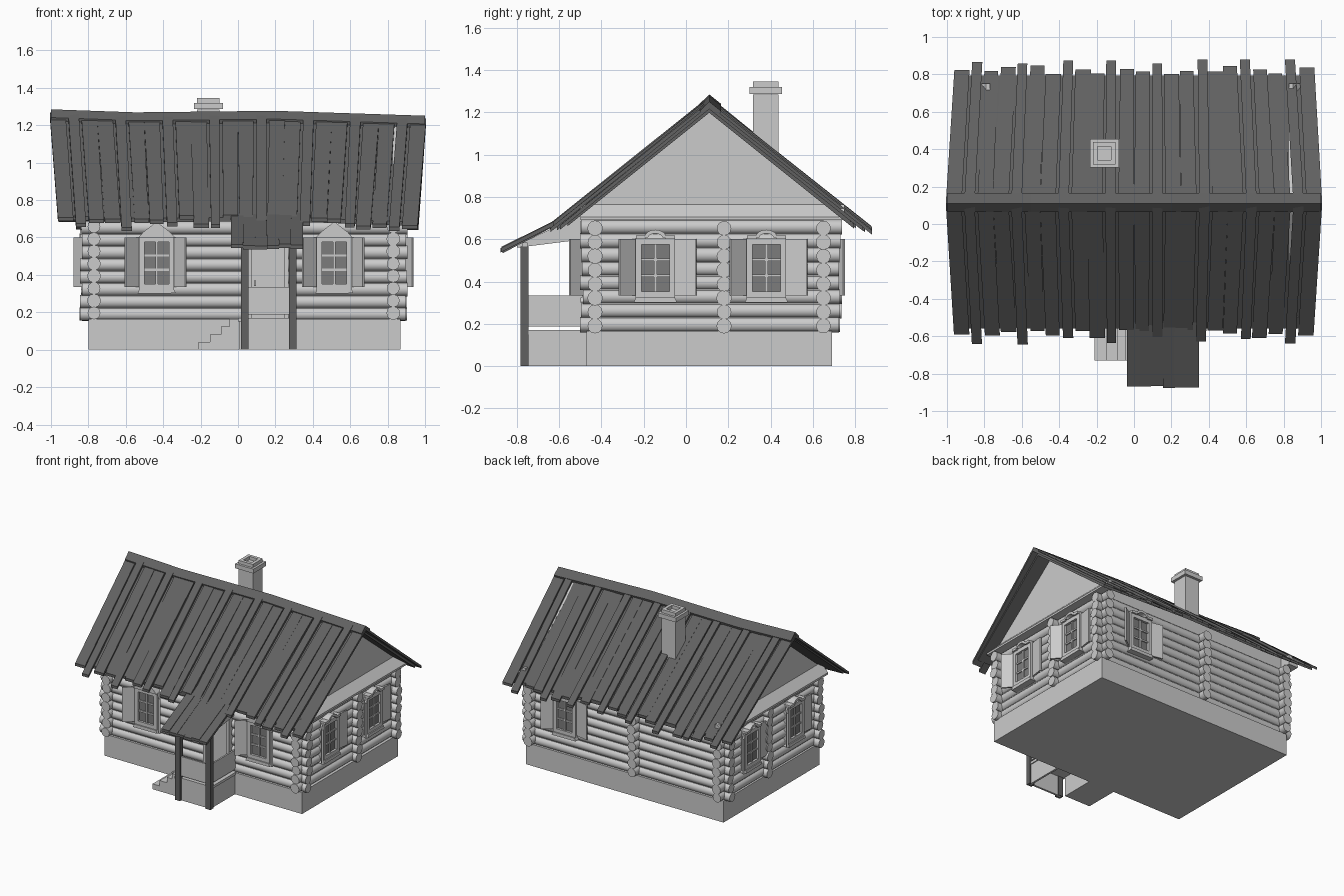
import bpy, bmesh, math, random
from mathutils import Matrix, Vector

if "Cube" in bpy.data.objects:
    bpy.data.objects.remove(bpy.data.objects["Cube"])
random.seed(4)
R = random.uniform
I = Matrix.Identity(4)


def material(name, v):
    m = bpy.data.materials.new(name)
    m.diffuse_color = (v, v, v, 1)
    m.use_nodes = True
    m.node_tree.nodes["Principled BSDF"].inputs["Base Color"].default_value = m.diffuse_color
    return m


DARK = material("weathered_roof", 0.12)
GLASS = material("window_glass", 0.2)


def finish(bm, name, mat=None):
    bmesh.ops.recalc_face_normals(bm, faces=bm.faces[:])
    me = bpy.data.meshes.new(name)
    bm.to_mesh(me)
    bm.free()
    ob = bpy.data.objects.new(name, me)
    bpy.context.collection.objects.link(ob)
    if mat:
        me.materials.append(mat)
    return ob


def prism(bm, pts, ext, M=I):
    a = [bm.verts.new(M @ Vector(p)) for p in pts]
    b = [bm.verts.new(M @ (Vector(p) + Vector(ext))) for p in pts]
    bm.faces.new(a)
    bm.faces.new(b[::-1])
    n = len(a)
    for i in range(n):
        bm.faces.new((a[i], b[i], b[(i + 1) % n], a[(i + 1) % n]))


def box(bm, x0, x1, y0, y1, z0, z1, M=I):
    prism(bm, [(x0, y0, z0), (x1, y0, z0), (x1, y1, z0), (x0, y1, z0)], (0, 0, z1 - z0), M)


def plank(bm, top, end, w0, w1, t):
    """Tapered roof board from top point to eave point, thickness t downwards."""
    (x, y, z), (u, v, w) = top, end
    prism(bm, [(x - w0, y, z), (x + w0, y, z), (u + w1, v, w), (u - w1, v, w)], (0, 0, -t))


def log(bm, a, b, r):
    a, b = Vector(a), Vector(b)
    d = b - a
    M = Matrix.Translation((a + b) / 2) @ d.to_track_quat('Z', 'Y').to_matrix().to_4x4()
    g = bmesh.ops.create_cone(bm, cap_ends=True, segments=12, radius1=r, radius2=r, depth=d.length, matrix=M)
    for f in {f for v in g['verts'] for f in v.link_faces}:
        f.smooth = len(f.verts) == 4
        if not f.smooth:
            for e in f.edges:
                e.smooth = False


# Foundation
bm = bmesh.new()
box(bm, -0.80, 0.87, -0.47, 0.69, 0, 0.165)
finish(bm, "foundation")

# Log walls: protruding ends at every crossing
def log_wall(name, axis, pos, lo, hi, off):
    bm = bmesh.new()
    for i in range(8):
        z = 0.19 + off + 0.066 * i
        p, q = lo + R(-.008, .008), hi + R(-.008, .008)
        r = R(.034, .037)
        if axis == 'x':
            log(bm, (p, pos, z), (q, pos, z), r)
        else:
            log(bm, (pos, p, z), (pos, q, z), r)
    finish(bm, name)


for n, y in (("front", -.43), ("middle", .18), ("back", .65)):
    log_wall(n + "_log_wall", 'x', y, -.84, .902, 0)
for n, x, lo in (("left", -.77, -.495), ("right", .83, -.495), ("partition", -.05, .12)):
    log_wall(n + "_log_wall", 'y', x, lo, .73, .006)

# Solid cores behind the logs, closing up to the roof
bm = bmesh.new()
for y in (-.43, .65):
    box(bm, -.77, .83, y - .015, y + .015, .16, .78)
for x in (-.77, .83):
    box(bm, x - .015, x + .015, -.43, .65, .16, .72)
finish(bm, "wall_core")

# Gables with flared skirt boards
for n, x, s in (("left", -.77, -1), ("right", .83, 1)):
    bm = bmesh.new()
    prism(bm, [(x, -.5, .69), (x, -.5, .735), (x, .11, 1.225), (x, .73, .73), (x, .73, .69)], (s * .02, 0, 0))
    finish(bm, n + "_gable")
    bm = bmesh.new()
    prism(bm, [(x, -.5, .765), (x + s * .02, -.5, .765), (x + s * .08, -.5, .705),
               (x + s * .08, -.5, .69), (x, -.5, .69)], (0, 1.25, 0))
    finish(bm, n + "_gable_skirt")


# Main roof: sagging ridge, under sheet, uneven planks
SAG = [(-1, .004), (-.55, -.012), (.2, -.004), (1, -.03)]


def sag(x):
    for (a, p), (b, q) in zip(SAG, SAG[1:]):
        if x <= b:
            return p + (q - p) * (x - a) / (b - a)
    return SAG[-1][1]


for n, d, far in (("front", -1, .70), ("back", 1, .715)):
    bm = bmesh.new()
    for (a, p), (b, q) in zip(SAG, SAG[1:]):
        e = far - .03
        prism(bm, [(a * .96, .11, 1.25 + p), (b * .96, .11, 1.25 + q),
                   (b * .94, .11 + d * e, 1.25 + q - .8 * e), (a * .94, .11 + d * e, 1.25 + p - .8 * e)], (0, 0, -.022))
    N = 24
    for i in range(N):
        x = -.95 + 1.9 * i / (N - 1)
        over = i % 3 == 1
        L = far + (R(.02, .055) if over else R(-.025, .025))
        lift = .015 if over else R(-.003, .004)
        zt = 1.262 + sag(x) + lift
        w = .028 if over else .042
        plank(bm, (x * 1.015, .11, zt), (x * .965 + R(-.008, .008), .11 + d * L, zt - .8 * L + R(-.012, .008)),
              w, w * R(.85, 1), .02)
    finish(bm, n + "_roof_planks", DARK)

bm = bmesh.new()
section = [(.065, 1.237), (.11, 1.281), (.165, 1.237), (.158, 1.215), (.11, 1.25), (.07, 1.215)]
for (a, p), (b, q) in zip(SAG, SAG[1:]):
    prism(bm, [(a, y, z + p) for y, z in section], (b - a, 0, q - p))
finish(bm, "ridge_cap", DARK)

# Chimney: open-topped stepped cap
bm = bmesh.new()
cx, cy = -.158, .378
box(bm, cx - .06, cx + .06, cy - .06, cy + .06, .9, 1.285)
box(bm, cx - .077, cx + .077, cy - .077, cy + .077, 1.287, 1.32)
for k in range(4):
    box(bm, -.06, .06, -.06, -.036, 1.32, 1.345, Matrix.Translation((cx, cy, 0)) @ Matrix.Rotation(k * math.pi / 2, 4, 'Z'))
finish(bm, "chimney")


# Windows: local x along wall, -y outward
def window(name, x, y, rot, pointed, left, right):
    M = Matrix.Translation((x, y, 0)) @ Matrix.Rotation(math.radians(rot), 4, 'Z')
    bm = bmesh.new()
    box(bm, -.075, .075, -.045, 0, .34, .585, M)
    finish(bm, name + "_glass", GLASS)
    bm = bmesh.new()
    for s in (-1, 1):
        box(bm, min(s * .066, s * .094), max(s * .066, s * .094), -.062, 0, .32, .60, M)
    box(bm, -.094, .094, -.062, 0, .575, .605, M)
    box(bm, -.094, .094, -.062, 0, .32, .352, M)
    prism(bm, [(-.092, -.07, .325), (.092, -.07, .325), (.102, -.07, .302), (-.102, -.07, .300)], (0, .07, 0), M)
    box(bm, -.007, .007, -.054, -.03, .345, .58, M)
    for z in (.427, .503):
        box(bm, -.07, .07, -.053, -.03, z - .006, z + .006, M)
    # Pediment: pointed on the front, arched brow elsewhere
    if pointed:
        prism(bm, [(-.098, -.072, .60), (.098, -.072, .60), (.07, -.072, .63), (0, -.072, .685), (-.07, -.072, .63)],
              (0, .06, 0), M)
    else:
        arc = [math.pi * k / 8 for k in range(9)]
        pts = [(.052 * math.cos(t), -.075, .608 + .037 * math.sin(t)) for t in arc]
        pts += [(.034 * math.cos(t), -.075, .608 + .019 * math.sin(t)) for t in arc[::-1]]
        prism(bm, pts, (0, .06, 0), M)
        for s in (-1, 1):
            box(bm, min(s * .046, s * .092), max(s * .046, s * .092), -.075, -.01, .6, .618, M)
    finish(bm, name + "_frame")
    # Shutters hinged at the frame edges
    for n, s, ang in (("left", -1, left), ("right", 1, right)):
        H = M @ Matrix.Translation((s * .094, -.04, 0)) @ Matrix.Rotation(math.radians(-s * ang), 4, 'Z')
        bm = bmesh.new()
        box(bm, min(0, s * .1), max(0, s * .1), -.006, .006, .335, .60, H)
        finish(bm, f"{name}_{n}_shutter")


window("front_left_window", -.435, -.43, 0, True, 42, 52)
window("front_right_window", .515, -.43, 0, True, 42, 52)
for i, y in enumerate((-.145, .38)):
    window(f"right_window_{i + 1}", .83, y, 90, False, 40, 8)
    window(f"left_window_{i + 1}", -.77, y, -90, False, 40, 8)
window("back_window", .53, .65, 180, False, 35, 12)

# Door and frame
bm = bmesh.new()
box(bm, .07, .25, -.476, -.43, .17, .55)
for x in (.05, .245):
    box(bm, x, x + .025, -.495, -.43, .17, .57)
box(bm, .05, .27, -.495, -.43, .55, .575)
box(bm, .085, .095, -.49, -.47, .34, .37)
finish(bm, "door")

# Porch: open underside, floor, posts and railing panels
bm = bmesh.new()
box(bm, .0, .31, -.765, -.46, .15, .17)
box(bm, .03, .3, -.765, -.75, 0, .16)
box(bm, .288, .303, -.765, -.46, 0, .16)
finish(bm, "porch_base")
bm = bmesh.new()
box(bm, .04, .29, -.767, -.755, .187, .335)
box(bm, .289, .301, -.76, -.46, .187, .335)
finish(bm, "porch_railing")
bm = bmesh.new()
for x in (.015, .272):
    box(bm, x, x + .042, -.782, -.745, 0, .565)
finish(bm, "porch_posts", DARK)

# Side steps leading up to the porch from the left
bm = bmesh.new()
xs = (-.21, -.15, -.09, -.045, .01)
prof = [(xs[0], 0)]
for i in range(4):
    prof += [(xs[i], .041 * (i + 1)), (xs[i + 1], .041 * (i + 1))]
prof.append((xs[-1], 0))
prism(bm, [(x, -.73, z) for x, z in prof], (0, .265, 0))
finish(bm, "porch_steps")

# Porch roof with side infill
bm = bmesh.new()
for x in (.025, .287):
    prism(bm, [(x, -.80, .56), (x, -.80, .572), (x, -.48, .725), (x, -.48, .60)], (.015, 0, 0))
box(bm, .015, .31, -.775, -.75, .55, .585)
finish(bm, "porch_roof_sides")
bm = bmesh.new()
for i in range(6):
    x = -.005 + .064 * i
    e = R(-.88, -.862)
    plank(bm, (x, -.47, .76 + R(-.004, .006)), (x, e, .56 + R(-.006, .006)), .034, .033, .02)
finish(bm, "porch_roof", DARK)
